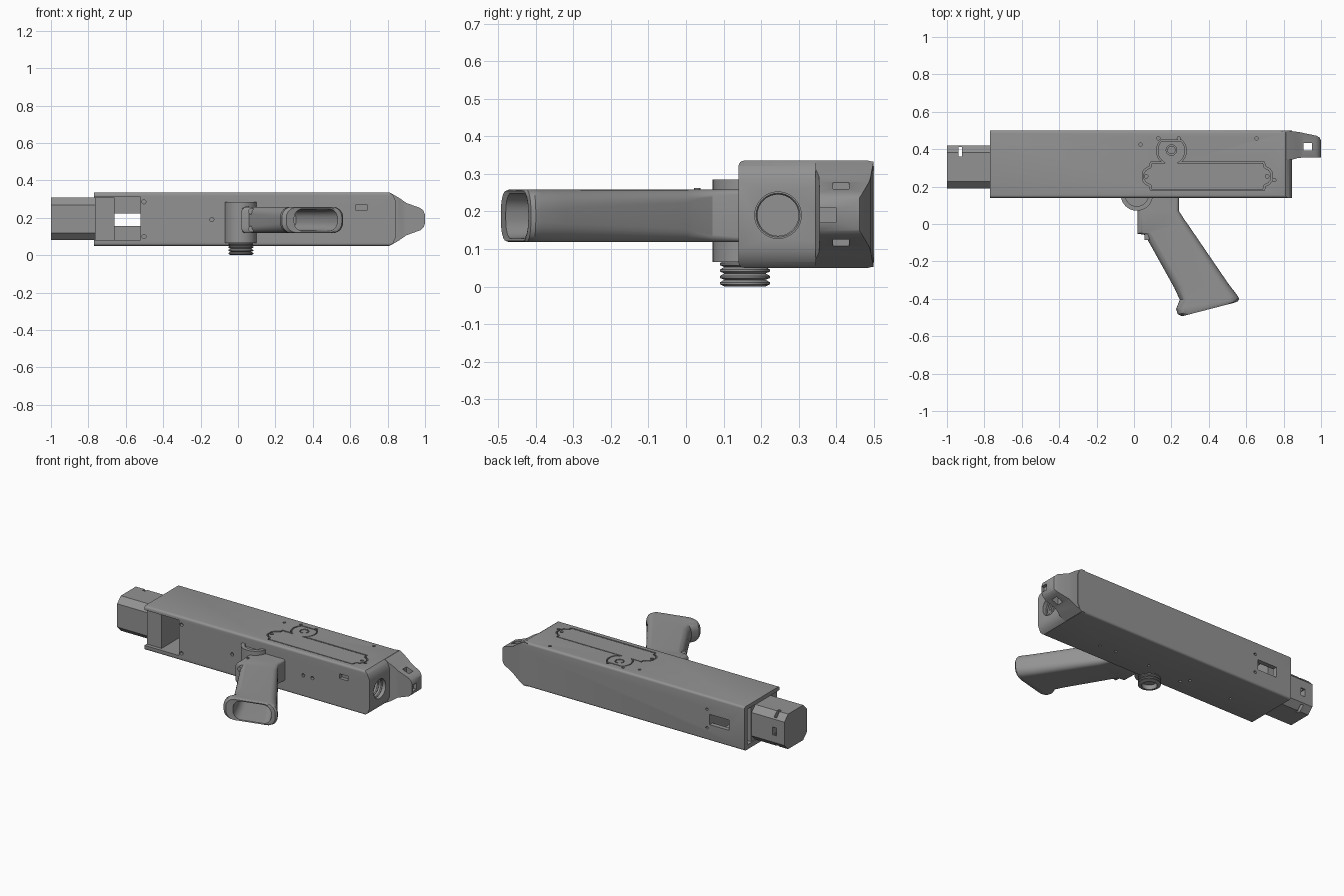
import bpy, bmesh, math

if "Cube" in bpy.data.objects:
    bpy.data.objects.remove(bpy.data.objects["Cube"])

grey = bpy.data.materials.new("plain_grey")
grey.diffuse_color = (0.29, 0.29, 0.29, 1)
grey.use_nodes = True
grey.node_tree.nodes["Principled BSDF"].inputs["Base Color"].default_value = grey.diffuse_color


def finish(name, bm):
    bmesh.ops.recalc_face_normals(bm, faces=bm.faces)
    me = bpy.data.meshes.new(name)
    bm.to_mesh(me)
    bm.free()
    me.materials.append(grey)
    ob = bpy.data.objects.new(name, me)
    bpy.context.collection.objects.link(ob)
    return ob


def prism(name, pts, axis, lo, hi):
    """Extrude a 2D outline along an axis (outline order: xy, xz or yz)."""
    put = {'z': lambda a, b, c: (a, b, c), 'y': lambda a, b, c: (a, c, b),
           'x': lambda a, b, c: (c, a, b)}[axis]
    bm = bmesh.new()
    low = [bm.verts.new(put(a, b, lo)) for a, b in pts]
    top = [bm.verts.new(put(a, b, hi)) for a, b in pts]
    bm.faces.new(low)
    bm.faces.new(top)
    for i in range(len(pts)):
        j = (i + 1) % len(pts)
        bm.faces.new((low[i], low[j], top[j], top[i]))
    return finish(name, bm)


def rect(a0, a1, b0, b1):
    return [(a0, b0), (a1, b0), (a1, b1), (a0, b1)]


def circle(a, b, r, n=32):
    return [(a + r * math.cos(2 * math.pi * i / n), b + r * math.sin(2 * math.pi * i / n))
            for i in range(n)]


def boolean(ob, pts, axis, lo, hi, op='DIFFERENCE'):
    tool = prism("cutter", pts, axis, lo, hi)
    mod = ob.modifiers.new("cut", 'BOOLEAN')
    mod.operation, mod.object, mod.solver = op, tool, 'EXACT'
    apply(ob, mod)
    bpy.data.objects.remove(tool)


def apply(ob, mod):
    bpy.context.view_layer.objects.active = ob
    bpy.ops.object.modifier_apply(modifier=mod.name)


def smooth(ob, angle=35):
    bpy.ops.object.select_all(action='DESELECT')
    ob.select_set(True)
    bpy.context.view_layer.objects.active = ob
    bpy.ops.object.shade_smooth_by_angle(angle=math.radians(angle))


def lathe(name, prof, x, y, n=40):
    """Closed ring profile of (radius, z) spun around a vertical axis."""
    bm = bmesh.new()
    rings = [[bm.verts.new((x + r * math.cos(2 * math.pi * i / n),
                            y + r * math.sin(2 * math.pi * i / n), z)) for r, z in prof]
             for i in range(n)]
    m = len(prof)
    for i in range(n):
        a, b = rings[i], rings[(i + 1) % n]
        for k in range(m):
            bm.faces.new((a[k], b[k], b[(k + 1) % m], a[(k + 1) % m]))
    return finish(name, bm)


# Main housing: long box with rounded long edges and a chamfered right end
body = prism("housing", [(-0.77, 0.05), (0.81, 0.05), (0.83, 0.065), (0.845, 0.10), (0.845, 0.285),
                         (0.83, 0.32), (0.81, 0.335), (-0.77, 0.335)], 'y', 0.14, 0.50)
bm = bmesh.new()
bm.from_mesh(body.data)
long_edges = [e for e in bm.edges if abs(e.verts[0].co.x - e.verts[1].co.x) > 1]
bmesh.ops.bevel(bm, geom=long_edges, offset=0.014, segments=4, affect='EDGES', profile=0.5)
bm.to_mesh(body.data)
bm.free()

# Rear cavity open to the front, and window through the back wall
boolean(body, rect(-0.80, -0.52, 0.08, 0.31), 'y', 0.10, 0.47)
boolean(body, rect(-0.66, -0.52, 0.155, 0.222), 'y', 0.45, 0.55)
# Bore in the right end and slot in the front
boolean(body, circle(0.245, 0.19, 0.062), 'x', 0.68, 0.9)
boolean(body, rect(0.63, 0.69, 0.24, 0.27), 'y', 0.1, 0.165)


# Top cover plate with end tabs, and D shaped knob, each set in a groove
def cover(m):
    half = [(0.69, 0.185), (0.695, 0.208), (0.72, 0.222), (0.733, 0.24),
            (0.733, 0.27), (0.72, 0.288), (0.695, 0.302), (0.69, 0.325)]
    pts = half + [(0.785 - x, y) for x, y in reversed(half)]
    return [(x + math.copysign(m, x - 0.39), y + math.copysign(m, y - 0.255)) for x, y in pts]


def knob(m):
    return [(x, min(y, 0.443 + m)) for x, y in circle(0.2, 0.392, 0.073 + m, 48)]


for outline in (cover, knob):
    boolean(body, outline(0.007), 'z', 0.315, 0.36)
plate = prism("cover_plate", cover(0), 'z', 0.31, 0.334)
for x in (0.065, 0.712):
    boolean(plate, circle(x, 0.255, 0.01, 16), 'z', 0.325, 0.35)
disc = prism("knob_disc", knob(0), 'z', 0.31, 0.334)
boolean(disc, circle(0.2, 0.395, 0.028), 'z', 0.322, 0.35)
prism("knob_pin", circle(0.2, 0.395, 0.022), 'z', 0.32, 0.333)

# Small screw holes on top, bottom and front
for x, y in ((0.035, 0.425), (0.13, 0.458), (0.24, 0.458), (0.655, 0.458), (0.75, 0.235)):
    boolean(body, circle(x, y, 0.009, 12), 'z', 0.32, 0.36)
for x, y in ((0.475, 0.26), (0.365, 0.27), (0.11, 0.265), (-0.145, 0.245), (-0.185, 0.285), (-0.5, 0.275)):
    boolean(body, circle(x, y, 0.009, 12), 'z', 0.03, 0.07)
for x, z in ((-0.14, 0.19), (0.37, 0.19), (0.435, 0.19), (-0.503, 0.285), (-0.503, 0.1)):
    boolean(body, circle(x, z, 0.011, 12), 'y', 0.1, 0.16)
for z in (0.13, 0.25):
    boolean(body, circle(-0.50, z, 0.009, 12), 'y', 0.48, 0.52)
smooth(body, 30)

# Thread rings inside the bore
for x in (0.74, 0.765, 0.79, 0.815):
    bpy.ops.mesh.primitive_torus_add(location=(x, 0.245, 0.19), rotation=(0, math.pi / 2, 0),
                                     major_radius=0.062, minor_radius=0.007,
                                     major_segments=32, minor_segments=6)
    ring = bpy.context.object
    ring.name = "bore_thread"
    ring.data.materials.append(grey)

# Rear block with chamfered corners, and filler inside the cavity
c = 0.038
block = prism("rear_block", [(0.19 + c, 0.08), (0.42 - c, 0.08), (0.42, 0.08 + c), (0.42, 0.307 - c),
                             (0.42 - c, 0.307), (0.19 + c, 0.307), (0.19, 0.307 - c), (0.19, 0.08 + c)],
              'x', -1.0, -0.67)
boolean(block, rect(-0.938, -0.92, 0.362, 0.412), 'z', 0.0, 0.4)
boolean(block, rect(-0.945, -0.915, 0.165, 0.215), 'y', 0.38, 0.45)
prism("cavity_filler", rect(-0.765, -0.66, 0.082, 0.308), 'y', 0.16, 0.425)

# Nose: side profile trimmed by its plan outline
nose = prism("nose", [(0.79, 0.052), (0.815, 0.052), (0.86, 0.078), (0.90, 0.106), (0.975, 0.133),
                      (0.992, 0.148), (1.0, 0.17), (1.0, 0.215), (0.992, 0.237), (0.975, 0.252),
                      (0.90, 0.279), (0.86, 0.307), (0.815, 0.333), (0.79, 0.333)], 'y', 0.3, 0.55)
boolean(nose, [(0.79, 0.345), (0.85, 0.345), (0.88, 0.354), (1.05, 0.357), (1.05, 0.44), (1.0, 0.445),
               (0.993, 0.462), (0.975, 0.472), (0.88, 0.492), (0.82, 0.499), (0.79, 0.499)],
        'z', 0, 0.5, 'INTERSECT')
boolean(nose, rect(0.905, 0.952, 0.392, 0.434), 'z', 0, 0.5)
boolean(nose, rect(0.357, 0.40, 0.17, 0.21), 'x', 0.98, 1.05)
smooth(nose, 30)

# Pivot collar and threaded stub
collar = prism("pivot_collar", circle(0.015, 0.157, 0.086, 48), 'z', 0.065, 0.285)
boolean(collar, circle(0.015, 0.157, 0.062, 48), 'z', 0.268, 0.3)
smooth(collar)
thread = [(0.045, 0.08), (0.045, 0.0), (0.054, 0.0)]
for i in range(4):
    thread += [(0.067, 0.006 + i * 0.017), (0.067, 0.011 + i * 0.017), (0.055, 0.018 + i * 0.017)]
stub = lathe("threaded_stub", thread + [(0.055, 0.08)], 0.015, 0.157)
smooth(stub, 30)
prism("stub_core", circle(0.015, 0.157, 0.046), 'z', 0.03, 0.08)

# Grip: rounded sections lofted from the collar to the foot, then back up as a hollow
bm = bmesh.new()


def section(f, b, half, r):
    """Rounded rectangle between front and back points, centred on z = 0.188."""
    length = math.dist(f, b)
    out = []
    for cx, cz, start in ((length - r, half - r, 0), (r, half - r, 90),
                          (r, r - half, 180), (length - r, r - half, 270)):
        for k in range(7):
            a = math.radians(start + 15 * k)
            t = (cx + r * math.cos(a)) / length
            out.append(bm.verts.new((f[0] + (b[0] - f[0]) * t, f[1] + (b[1] - f[1]) * t,
                                     0.188 + cz + r * math.sin(a))))
    return out


rows = [((0.02, 0.16), (0.24, 0.16), 0.07, 0.012), ((0.02, 0.07), (0.24, 0.07), 0.07, 0.02),
        ((0.018, -0.052), (0.275, 0.015), 0.07, 0.03), ((0.058, -0.058), (0.283, 0.005), 0.07, 0.035),
        ((0.215, -0.34), (0.505, -0.32), 0.07, 0.05), ((0.245, -0.405), (0.555, -0.385), 0.07, 0.055),
        ((0.225, -0.455), (0.562, -0.40), 0.07, 0.055), ((0.235, -0.483), (0.555, -0.413), 0.07, 0.055),
        ((0.258, -0.493), (0.54, -0.42), 0.067, 0.055), ((0.30, -0.48), (0.532, -0.42), 0.06, 0.05),
        ((0.25, -0.36), (0.47, -0.32), 0.055, 0.045), ((0.13, -0.12), (0.31, -0.08), 0.055, 0.045)]
loops = [section(*r) for r in rows]
for a, b in zip(loops, loops[1:]):
    for i in range(len(a)):
        j = (i + 1) % len(a)
        bm.faces.new((a[i], a[j], b[j], b[i]))
bm.faces.new(loops[0])
bm.faces.new(loops[-1])
grip = finish("grip", bm)
smooth(grip, 30)

# Screws on the grip neck
for z in (0.235, 0.14):
    prism("neck_screw", circle(0.072, z, 0.017, 20), 'y', -0.085, -0.02)
prism("neck_pin", circle(0.05, 0.03, 0.009, 16), 'z', 0.25, 0.262)
